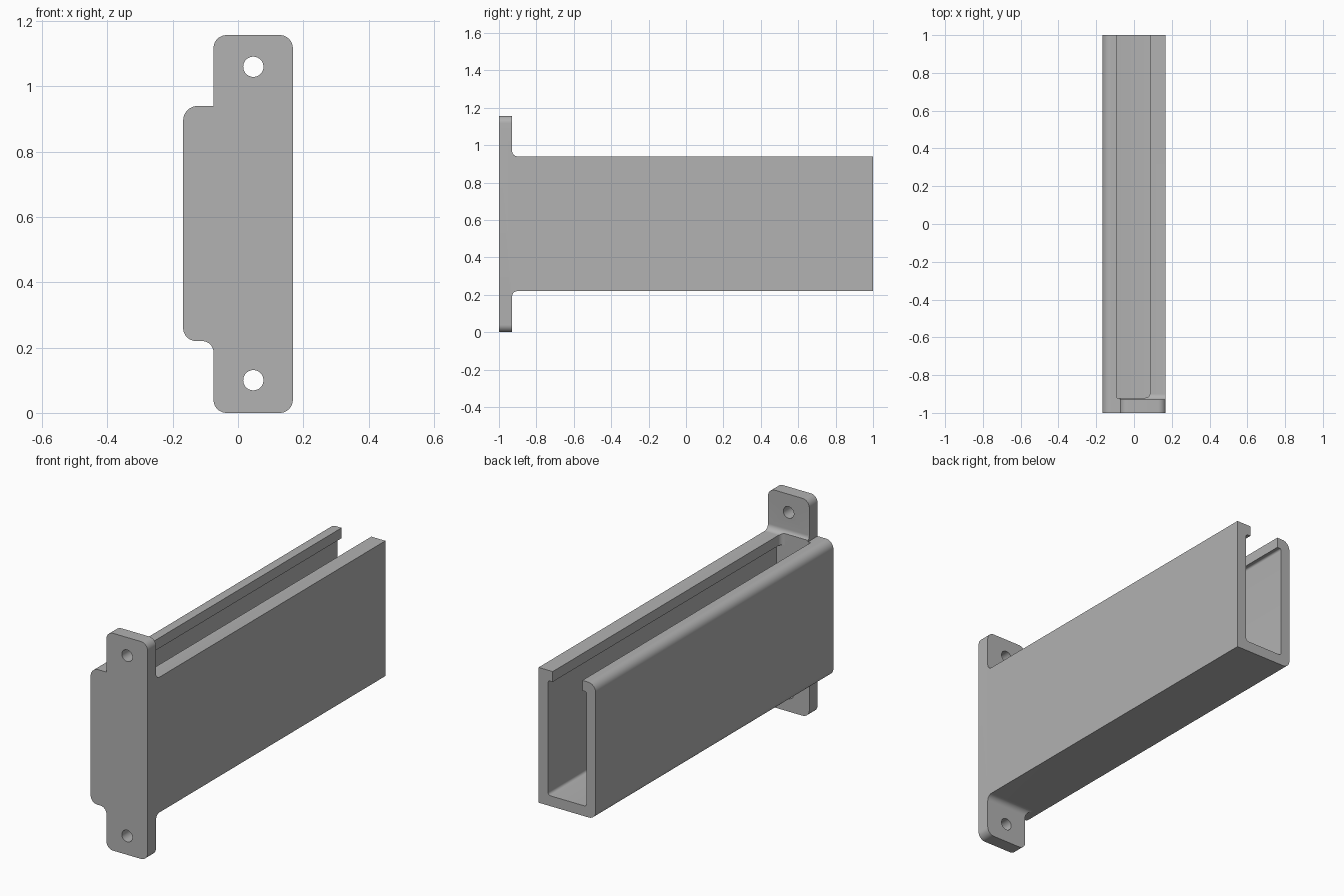
import bpy, bmesh, math
from mathutils import Vector

if "Cube" in bpy.data.objects:
    bpy.data.objects.remove(bpy.data.objects["Cube"], do_unlink=True)

grey = bpy.data.materials.new("plain grey")
grey.use_nodes = True
colour = (0.445, 0.445, 0.445, 1)
grey.diffuse_color = colour
grey.node_tree.nodes["Principled BSDF"].inputs["Base Color"].default_value = colour


def rounded(corners, steps=10):
    """Outline from (u, v, radius) corners, each replaced by an arc."""
    points = []
    for i, (u, v, r) in enumerate(corners):
        p = Vector((u, v))
        if r == 0:
            points.append(p)
            continue
        a = (Vector(corners[i - 1][:2]) - p).normalized()
        b = (Vector(corners[(i + 1) % len(corners)][:2]) - p).normalized()
        centre = p + (a + b) * r
        for k in range(steps + 1):
            t = k / steps * math.pi / 2
            points.append(centre - b * r * math.cos(t) - a * r * math.sin(t))
    return points


def prism(name, outline, axis, low, high):
    """Extrude an outline along x, y or z."""
    place = {"x": lambda p, d: (d, p.x, p.y),
             "y": lambda p, d: (p.x, d, p.y),
             "z": lambda p, d: (p.x, p.y, d)}[axis]
    bm = bmesh.new()
    face = bm.faces.new([bm.verts.new(place(p, low)) for p in outline])
    extruded = bmesh.ops.extrude_face_region(bm, geom=[face])["geom"]
    shift = Vector(place(Vector((0, 0)), high - low))
    bmesh.ops.translate(bm, vec=shift, verts=[g for g in extruded if isinstance(g, bmesh.types.BMVert)])
    bmesh.ops.recalc_face_normals(bm, faces=bm.faces)
    mesh = bpy.data.meshes.new(name)
    bm.to_mesh(mesh)
    bm.free()
    mesh.materials.append(grey)
    obj = bpy.data.objects.new(name, mesh)
    bpy.context.collection.objects.link(obj)
    return obj


def combine(target, tool, operation):
    """Apply a boolean and discard the tool."""
    tool.hide_render = True
    mod = target.modifiers.new(operation.lower(), "BOOLEAN")
    mod.operation, mod.object, mod.solver = operation, tool, "EXACT"
    bpy.context.view_layer.objects.active = target
    bpy.ops.object.modifier_apply(modifier=mod.name)
    bpy.data.objects.remove(tool, do_unlink=True)


# Front silhouette: body with a taller mounting flange
bottom, top, height = 0.22, 0.94, 1.157
side, flange_edge = 0.168, -0.075
holder = prism("channel_holder", rounded([
    (flange_edge, 0, 0.04), (side, 0, 0.04), (side, height, 0.04), (flange_edge, height, 0.04),
    (flange_edge, top, 0), (-side, top, 0.045), (-side, bottom, 0.04),
    (flange_edge, bottom, 0.035)]), "y", -1.2, 1.2)

# Side silhouette: thin flange filleted into the long body
back = -0.93
profile = prism("side_profile", rounded([
    (-1, -0.1, 0), (back, -0.1, 0), (back, bottom, 0.03), (1, bottom, 0),
    (1, top, 0), (back, top, 0.03), (back, 1.3, 0), (-1, 1.3, 0)]), "x", -0.4, 0.4)
combine(holder, profile, "INTERSECT")

# Hollow channel, open at the back
end = -0.92
cavity = prism("cavity_cutter", rounded([
    (-0.115, 0.275, 0.015), (0.112, 0.275, 0.015),
    (0.112, 0.885, 0.01), (-0.115, 0.885, 0.01)], 5), "y", end, 1.2)
combine(holder, cavity, "DIFFERENCE")

# Narrower slot between the top lips
slot = prism("slot_cutter", rounded([
    (-0.09, end, 0), (0.085, end, 0.025), (0.085, 1.2, 0), (-0.09, 1.2, 0)]), "z", 0.6, 1.3)
combine(holder, slot, "DIFFERENCE")

# Screw holes in the flange
for z in (0.1, 1.06):
    circle = [Vector((0.047 + 0.031 * math.cos(k * math.tau / 40),
                      z + 0.031 * math.sin(k * math.tau / 40))) for k in range(40)]
    combine(holder, prism("hole_cutter", circle, "y", -1.1, -0.85), "DIFFERENCE")

# Smooth fillets, crisp edges
bpy.ops.object.select_all(action="DESELECT")
holder.select_set(True)
bpy.context.view_layer.objects.active = holder
bpy.ops.object.shade_smooth_by_angle(angle=math.radians(30))
